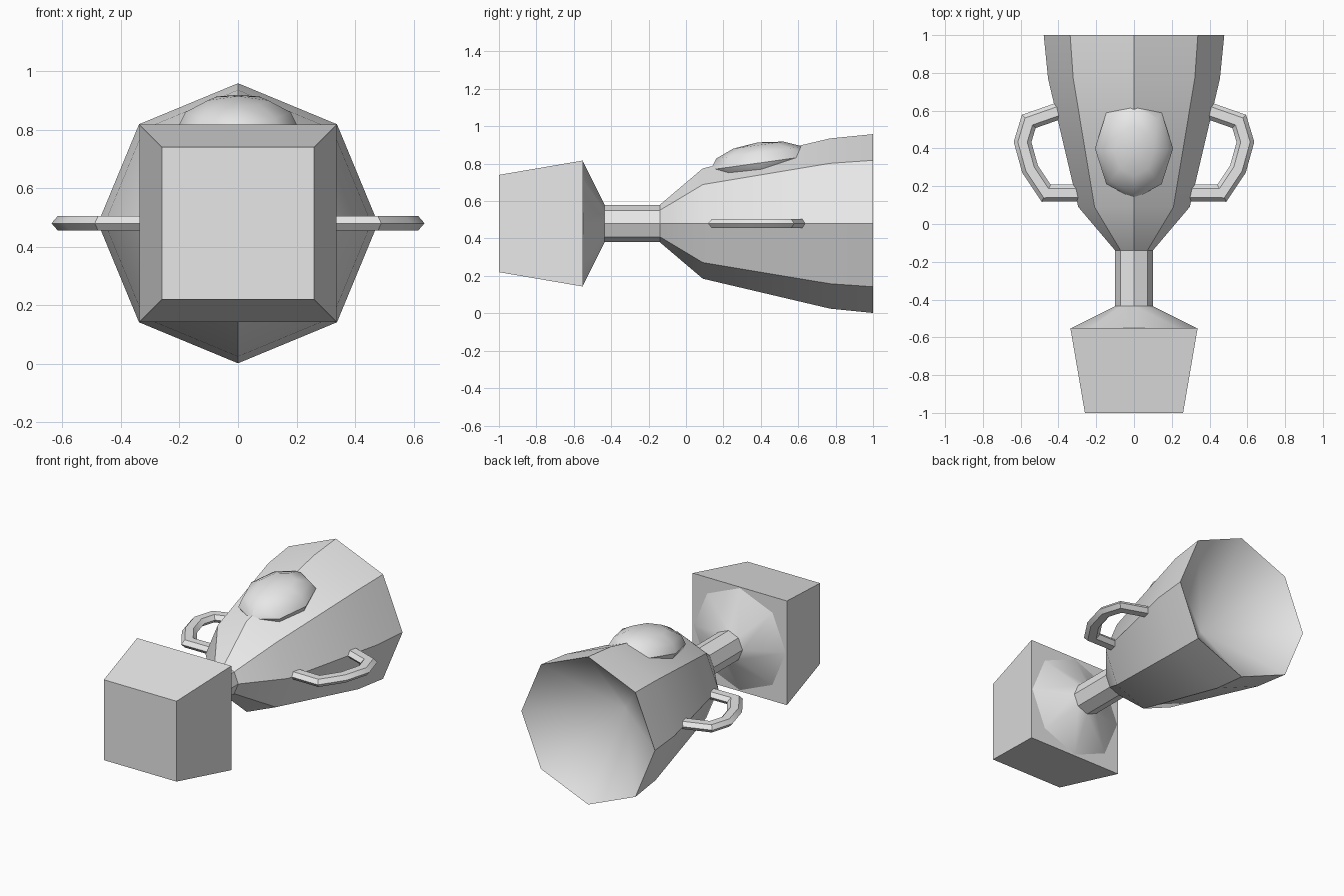
import bpy, bmesh
from math import sin, cos, pi, radians
from mathutils import Vector, Matrix

cube = bpy.data.objects.get("Cube")
if cube:
    bpy.data.objects.remove(cube, do_unlink=True)

AXIS_Z = 0.48   # height of the trophy's long axis, which lies along y

grey = bpy.data.materials.new("light_grey")
grey.use_nodes = True
grey.diffuse_color = (0.8, 0.8, 0.8, 1)
grey.node_tree.nodes["Principled BSDF"].inputs["Base Color"].default_value = (0.8, 0.8, 0.8, 1)


def finish(name, bm, sharp=35):
    """Clean the mesh, smooth shallow edges and add the object."""
    bmesh.ops.remove_doubles(bm, verts=bm.verts, dist=0.0001)
    bmesh.ops.recalc_face_normals(bm, faces=bm.faces)
    for f in bm.faces:
        f.smooth = True
    for e in bm.edges:
        e.smooth = e.calc_face_angle(pi) < radians(sharp)
    mesh = bpy.data.meshes.new(name)
    bm.to_mesh(mesh)
    bm.free()
    mesh.materials.append(grey)
    obj = bpy.data.objects.new(name, mesh)
    bpy.context.collection.objects.link(obj)
    return obj


def bridge(bm, rings):
    """Skin a list of equally sized vertex rings."""
    for a, b in zip(rings, rings[1:]):
        n = len(a)
        for i in range(n):
            j = (i + 1) % n
            bm.faces.new((a[i], a[j], b[j], b[i]))


def lathe(name, profile, sides=8):
    """Turn (y, radius) points around the long axis."""
    bm = bmesh.new()
    rings = []
    for y, r in profile:
        angles = [2 * pi * k / sides for k in range(sides)]
        rings.append([bm.verts.new((r * cos(a), y, AXIS_Z + r * sin(a))) for a in angles])
    bridge(bm, rings)
    return finish(name, bm)


# Cup with a shallow conical mouth, stem and flared foot
lathe("cup", [(-0.14, 0.1), (0.09, 0.295), (0.77, 0.455), (1, 0.478), (0.62, 0)])
lathe("stem", [(-0.435, 0.1), (-0.14, 0.1)])
lathe("foot_flare", [(-0.55, 0.33), (-0.435, 0.1)])

# Tapered square plinth
bm = bmesh.new()
plinth = []
for y, h in ((-1, 0.26), (-0.55, 0.337)):
    corners = ((-h, -h), (h, -h), (h, h), (-h, h))
    plinth.append([bm.verts.new((x, y, AXIS_Z + z)) for x, z in corners])
bridge(bm, plinth)
for ring in plinth:
    bm.faces.new(ring)
finish("plinth", bm)

# Rounded boss on the upper side of the cup
bm = bmesh.new()
place = (Matrix.Translation((0, 0.4, 0.805)) @ Matrix.Rotation(radians(8), 4, 'X')
         @ Matrix.Diagonal((0.207, 0.27, 0.11, 1)))
bmesh.ops.create_uvsphere(bm, u_segments=8, v_segments=6, radius=1, matrix=place)
finish("boss", bm, sharp=45)

# Handles: flat hexagonal bar swept along a bent path
path = [Vector(p) for p in ((0.38, 0.605), (0.557, 0.543), (0.59, 0.434),
                            (0.55, 0.29), (0.465, 0.163), (0.28, 0.165))]
section = ((0.045, 0), (0.024, 0.025), (-0.024, 0.025),
           (-0.045, 0), (-0.024, -0.025), (0.024, -0.025))
for name, side in (("left_handle", 1), ("right_handle", -1)):
    bm = bmesh.new()
    rings = []
    for i, p in enumerate(path):
        before = (p - path[i - 1]).normalized() if i else None
        after = (path[i + 1] - p).normalized() if i + 1 < len(path) else None
        before, after = before or after, after or before
        tangent = (before + after).normalized()
        across = Vector((-tangent.y, tangent.x)) / tangent.dot(after)
        ring = []
        for u, z in section:
            q = p + across * u
            ring.append(bm.verts.new((side * q.x, q.y, AXIS_Z + z)))
        rings.append(ring)
    bridge(bm, rings)
    bm.faces.new(rings[0])
    bm.faces.new(rings[-1])
    finish(name, bm)
